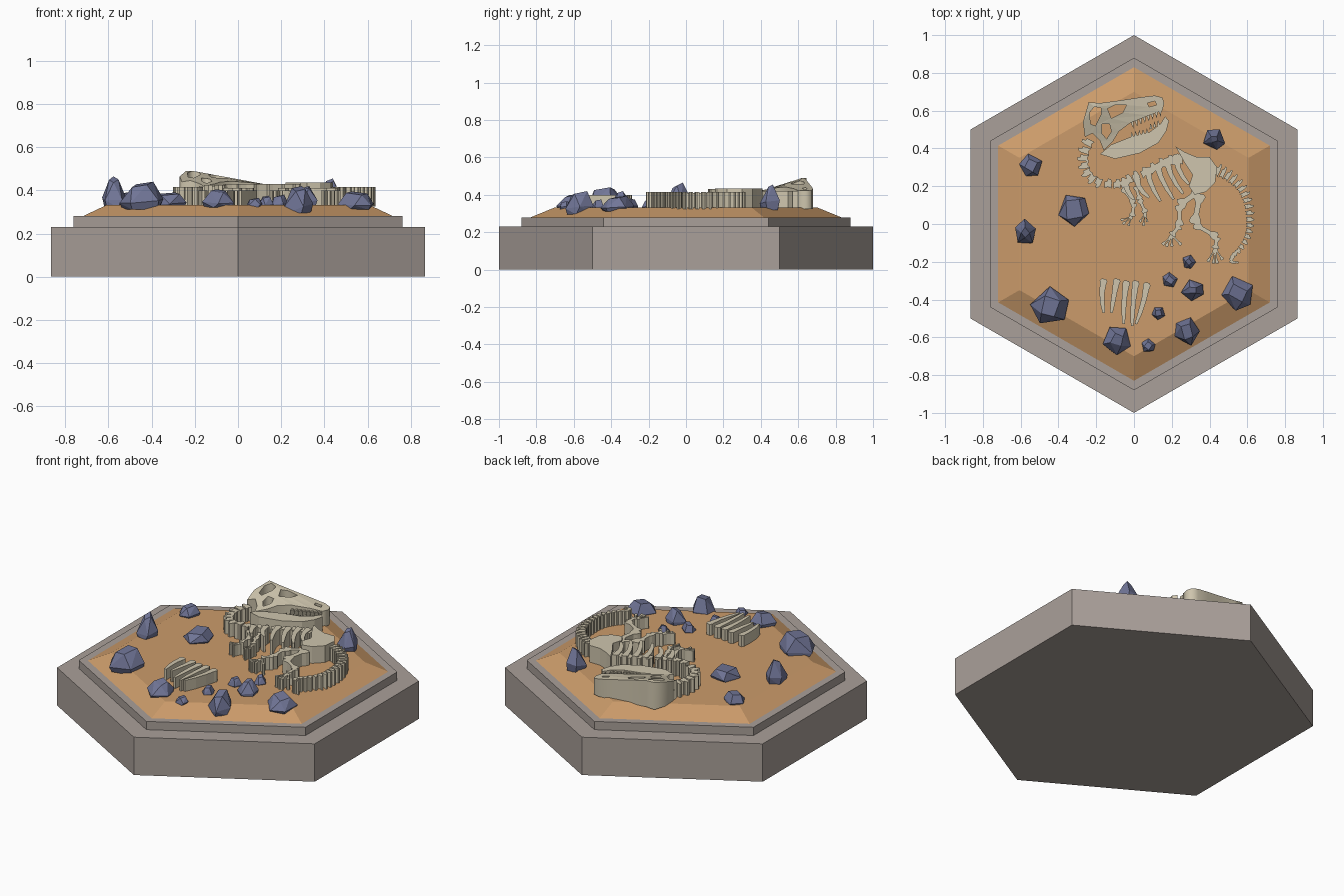
import bpy, bmesh, math, random
from mathutils import Vector

if "Cube" in bpy.data.objects:
    bpy.data.objects.remove(bpy.data.objects["Cube"])

random.seed(4)


def material(name, rgb):
    m = bpy.data.materials.new(name)
    m.diffuse_color = (*rgb, 1)
    m.use_nodes = True
    m.node_tree.nodes["Principled BSDF"].inputs["Base Color"].default_value = m.diffuse_color
    return m


STONE = material("warm_stone", (0.40, 0.35, 0.32))
SAND = material("sand", (0.60, 0.33, 0.145))
BONE = material("bone", (0.62, 0.56, 0.42))
ROCK = material("blue_rock", (0.165, 0.18, 0.31))
FLOOR = 0.325


def add_object(name, mesh, mat):
    mesh.materials.append(mat)
    ob = bpy.data.objects.new(name, mesh)
    bpy.context.collection.objects.link(ob)
    return ob


def finish(name, bm, mat):
    bmesh.ops.recalc_face_normals(bm, faces=bm.faces)
    me = bpy.data.meshes.new(name)
    bm.to_mesh(me)
    bm.free()
    return add_object(name, me, mat)


def hex_tier(name, r0, r1, z0, z1, mat):
    bm = bmesh.new()
    rings = [[bm.verts.new((r * math.sin(i * math.pi / 3), r * math.cos(i * math.pi / 3), z))
              for i in range(6)] for r, z in ((r0, z0), (r1, z1))]
    for ring in rings:
        bm.faces.new(ring)
    for i in range(6):
        j = (i + 1) % 6
        bm.faces.new((rings[0][i], rings[0][j], rings[1][j], rings[1][i]))
    finish(name, bm, mat)


# Outlines below are in hundredths of a unit, seen from above
def prism(bm, outline, top):
    low = [bm.verts.new((p[0] / 100, p[1] / 100, FLOOR)) for p in outline]
    high = [bm.verts.new((p[0] / 100, p[1] / 100, top)) for p in outline]
    bm.faces.new(low)
    bm.faces.new(high)
    n = len(low)
    for i in range(n):
        j = (i + 1) % n
        bm.faces.new((low[i], low[j], high[j], high[i]))


def sample(path, t):
    """Point and tangent at fraction t of a Catmull-Rom path."""
    p = [Vector(q) for q in path]
    p = [2 * p[0] - p[1]] + p + [2 * p[-1] - p[-2]]
    s = t * (len(path) - 1)
    i = min(int(s), len(path) - 2)
    u = s - i
    a, b, c, d = p[i:i + 4]
    pos = 0.5 * (2 * b + (c - a) * u + (2 * a - 5 * b + 4 * c - d) * u * u
                 + (3 * b - a - 3 * c + d) * u ** 3)
    tan = 0.5 * ((c - a) + 2 * (2 * a - 5 * b + 4 * c - d) * u + 3 * (3 * b - a - 3 * c + d) * u * u)
    return pos, tan.normalized()


def ribbon(bm, path, profile, top):
    """Extruded strip along a path; profile is (fraction, half width)."""
    left, right = [], []
    for t, w in profile:
        pos, tan = sample(path, t)
        side = Vector((-tan.y, tan.x)) * w
        left.append(pos + side)
        right.append(pos - side)
    prism(bm, left + right[::-1], top)


def long_bone(bm, a, b, w, top=0.41):
    ribbon(bm, [a, b], [(0, w * .6), (.07, w), (.2, w * .8), (.32, w * .45), (.68, w * .45),
                        (.8, w * .8), (.93, w), (1, w * .6)], top)


def rib(bm, path, w, top):
    ribbon(bm, path, [(0, w * .7), (.06, w * 1.2), (.14, w), (.4, w * .8), (.7, w * .7), (1, w * .4)], top)


def vertebrae(bm, path, n, w0, w1, top):
    gap = sum((Vector(a) - Vector(b)).length for a, b in zip(path, path[1:])) / n
    for i in range(n):
        pos, tan = sample(path, (i + .5) / n)
        w = w0 + (w1 - w0) * i / n
        side = Vector((-tan.y, tan.x))
        shape = [(-.42, -.8), (0, -.5), (.42, -.8), (.42, .5), (.3, 1.1), (-.05, 1.2), (-.15, .6), (-.42, .6)]
        prism(bm, [pos + tan * gap * a + side * w * b for a, b in shape], top)


# Stepped hexagonal plinth and sand bed
hex_tier("plinth_base", 1, 1, 0, 0.23, STONE)
hex_tier("plinth_step", 0.88, 0.88, 0.23, 0.28, STONE)
hex_tier("sand_bed", 0.83, 0.70, 0.28, 0.333, SAND)

# Skull: flat curve with openings, raised towards the back of the head
loops = [
    [(-24, 64.5), (-18, 64), (-7, 65.5), (3, 67), (11, 68), (15, 67), (16, 64), (15, 60), (8, 57.5),
     (-2, 53.5), (-8, 49), (-11, 44), (-16, 39), (-18, 44), (-22, 48), (-26, 46), (-27, 54)],
    [(-23.5, 59), (-21, 62), (-17.5, 61.5), (-17.5, 58), (-20.5, 52), (-23, 53)],
    [(-14, 61), (-10, 63), (-4, 63), (-6, 59), (-12, 56)],
    [(-17, 53), (-13, 53), (-12, 49), (-14.5, 45), (-17, 48)],
    [(7, 64), (11, 65), (12, 63), (8, 62)]]
cu = bpy.data.curves.new("skull_outline", 'CURVE')
cu.dimensions, cu.fill_mode, cu.extrude = '2D', 'BOTH', 0.05
for loop in loops:
    sp = cu.splines.new('POLY')
    sp.points.add(len(loop) - 1)
    for pt, (x, y) in zip(sp.points, loop):
        pt.co = (x / 100, y / 100, 0, 1)
    sp.use_cyclic_u = True
outline = bpy.data.objects.new("skull_outline", cu)
skull = bpy.data.meshes.new_from_object(outline)
bpy.data.objects.remove(outline)
for v in skull.vertices:
    u = min(1, max(0, (0.17 - v.co.x) / 0.38))
    s = min(1, max(0, (v.co.y - 0.40) / 0.22))
    v.co.z = FLOOR if v.co.z < 0 else 0.42 + 0.07 * u * s
skull.materials.clear()
add_object("skull", skull, BONE)

# Lower jaw and both rows of teeth
bm = bmesh.new()
prism(bm, [(-18, 37), (-12, 42), (-2, 46), (8, 48.5), (14, 53), (16.5, 57), (18.5, 54.5), (17, 49),
           (13, 43), (3, 37.5), (-10, 34.5)], 0.42)
finish("lower_jaw", bm, BONE)
bm = bmesh.new()
for i in range(8):
    x, y = -1 + 2.1 * i, 54 + 0.85 * i
    prism(bm, [(x - .8, y), (x + .8, y + .4), (x + .6, y - 3.4)], 0.42)
    x, y = -1 + 2 * i, 46 + (0.45 if i < 5 else 0.9) * i
    prism(bm, [(x - .8, y - .4), (x + .8, y), (x - .3, y + 3)], 0.415)
finish("teeth", bm, BONE)

# Neck, back and tail
bm = bmesh.new()
vertebrae(bm, [(-23, 45), (-26, 38), (-26, 31), (-23, 25), (-17, 21.5)], 7, -3.3, -2.8, 0.415)
finish("neck", bm, BONE)
bm = bmesh.new()
vertebrae(bm, [(-16, 21), (-7, 21), (-1, 24), (8, 28), (17, 32.5), (26, 34)], 10, 2.6, 3, 0.425)
finish("backbone", bm, BONE)
bm = bmesh.new()
vertebrae(bm, [(43, 28.5), (50, 25), (56.5, 19), (60, 11), (61, 2), (60, -6), (56, -13), (52, -17),
               (51.5, -20), (55, -20.5)], 24, 3.6, 0.5, 0.415)
finish("tail", bm, BONE)

# Rib cage
bm = bmesh.new()
for a, b, c in (((-5, 23), (-3, 17), (0, 13)), ((1, 26), (3, 19), (8, 14)), ((7, 30), (9, 21), (14, 12)),
                ((12, 32), (15, 23), (21, 13)), ((17, 35), (20, 25), (26, 16)), ((22, 37), (24, 28), (29, 21))):
    rib(bm, [a, b, c], 1.7, 0.43)
finish("rib_cage", bm, BONE)

# Pelvis
bm = bmesh.new()
prism(bm, [(22, 41), (27, 38), (33, 35.5), (40, 35.5), (44, 30), (43, 22), (38, 17), (32, 15.5),
           (29, 20), (31, 26), (27, 32)], 0.435)
finish("pelvis", bm, BONE)

# Hind legs with feet
for name, joints, tips in (
        ("hind_leg_left", [(34, 17), (24, 10), (24, -1), (20, -6)], [(15, -11), (17, -12), (20, -12), (25, -11)]),
        ("hind_leg_right", [(35, 16), (32, 0), (44, -7), (43, -13)], [(39, -20), (42, -21), (44, -21), (47, -19)])):
    bm = bmesh.new()
    for a, b, w in zip(joints, joints[1:], (3.2, 2.4, 2.2)):
        long_bone(bm, a, b, w)
    for tip in tips:
        long_bone(bm, joints[-1], tip, 0.9, 0.40)
    finish(name, bm, BONE)

# Small front legs
for name, joints, tips in (
        ("front_leg_left", [(-6, 19), (0, 11), (-1, 4)], [(-7, 2), (-6, 0), (-3, -1)]),
        ("front_leg_right", [(1, 20), (3, 13), (6, 6)], [(3, 1), (5, -1), (7, 1)])):
    bm = bmesh.new()
    for a, b in zip(joints, joints[1:]):
        long_bone(bm, a, b, 1.8)
    for tip in tips:
        long_bone(bm, joints[-1], tip, 0.7, 0.40)
    finish(name, bm, BONE)

# Loose ribs lying in the foreground
bm = bmesh.new()
for x, y, dx, dy in ((-16, -29, 0, -18), (-9, -29, -3, -18), (-4, -30, -1.5, -23), (1, -30, -2, -24), (7, -31, -6, -22)):
    rib(bm, [(x, y), (x + dx * .2 - 1, y + dy * .5), (x + dx, y + dy)], 1.7, 0.40)
finish("loose_ribs", bm, BONE)


# Faceted rocks: hulls of a wide foot and a smaller, tilted crown
def rock(name, x, y, rx, ry, z0, z1, taper, turn):
    bm = bmesh.new()
    h = z1 - z0
    for r, z, n, tilt in ((0.9, 0, 5, 0), (1.05, .3, 5, .08), (taper, .9, 4, .1)):
        for i in range(n):
            a = turn + i * 2 * math.pi / n + random.uniform(-.2, .2)
            bm.verts.new((x + rx * r * math.cos(a), y + ry * r * math.sin(a),
                          z0 + h * (z + tilt * math.cos(a - turn))))
    bmesh.ops.convex_hull(bm, input=bm.verts)
    loose = [v for v in bm.verts if not v.link_faces]
    bmesh.ops.delete(bm, geom=loose, context='VERTS')
    bmesh.ops.dissolve_limit(bm, angle_limit=.15, verts=bm.verts, edges=bm.edges)
    finish(name, bm, ROCK)


rocks = [(-54.5, 31, 6, 6, 32, 39, .6, .4), (-32, 7.5, 8, 8.5, 32, 39, .75, .9),
         (-57.5, -4.5, 5.5, 7, 32, 46.5, .4, 1.5), (-44.5, -43.5, 10, 10, 31, 44, .6, .5),
         (42.5, 45, 6, 5.5, 32, 45.5, .35, 1), (-9, -61.5, 7.5, 7.5, 32, 40.5, .5, 2),
         (7.5, -64.5, 3.7, 3.7, 32, 36.5, .6, .3), (13, -47.2, 3.5, 3.5, 32, 37.5, .6, 1),
         (19, -29.7, 4, 4, 32, 38, .6, .2), (29, -20, 3.6, 3.6, 32, 38, .5, 1.4),
         (31, -35, 6, 5.5, 32, 42, .4, .7), (28, -57, 6.5, 7.5, 29.5, 42, .6, 1.1),
         (55, -36.5, 8.3, 9, 31, 39.5, .6, 1.9)]
for k, (x, y, rx, ry, z0, z1, taper, turn) in enumerate(rocks):
    rock(f"rock_{k + 1}", x / 100, y / 100, rx / 100, ry / 100, z0 / 100, z1 / 100, taper, turn)
